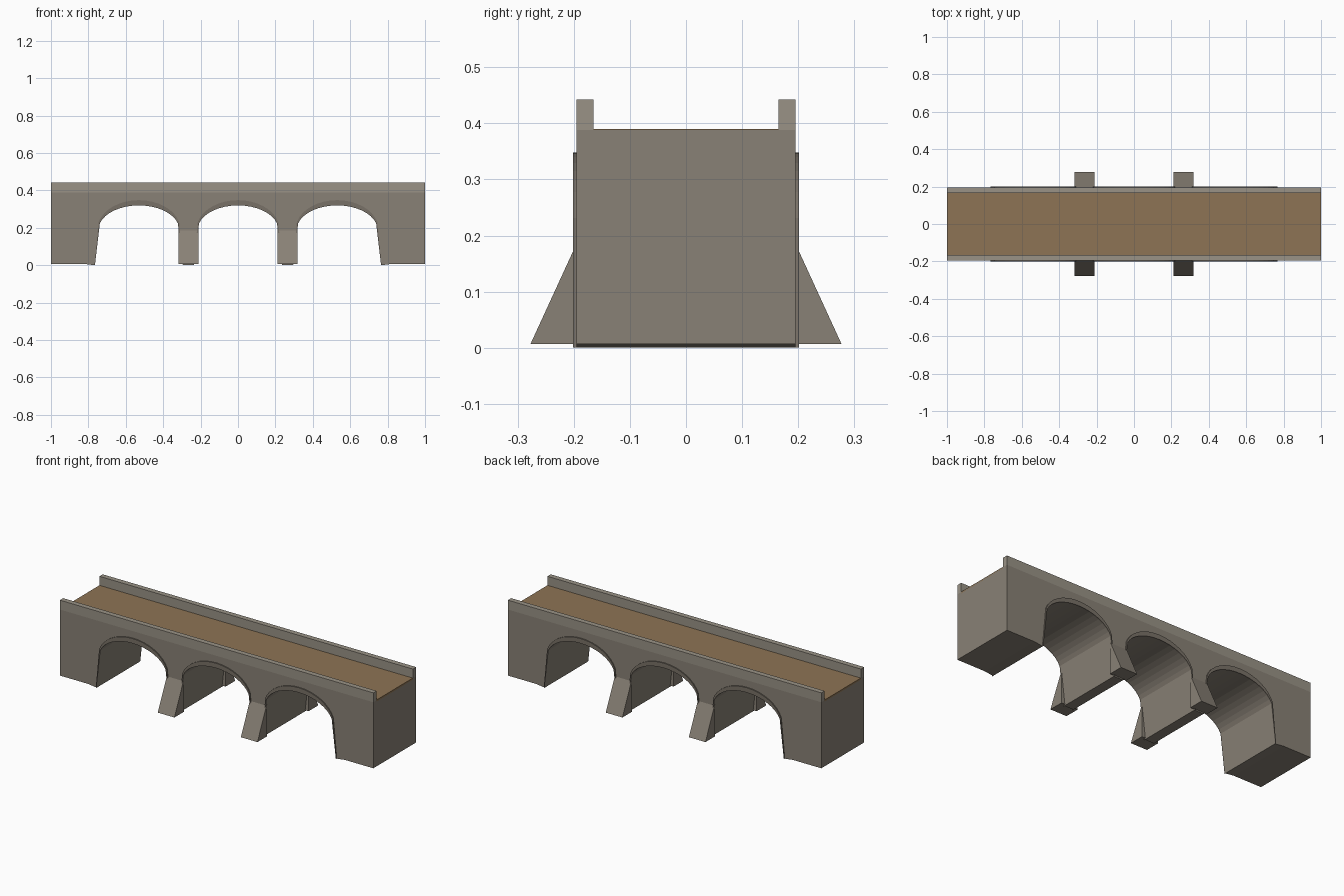
import bpy, bmesh, math

if "Cube" in bpy.data.objects:
    bpy.data.objects.remove(bpy.data.objects["Cube"])


def material(name, rgb):
    m = bpy.data.materials.new(name)
    m.diffuse_color = (*rgb, 1)
    m.use_nodes = True
    m.node_tree.nodes["Principled BSDF"].inputs["Base Color"].default_value = m.diffuse_color
    return m


STONE = material("stone", (0.25, 0.22, 0.18))
PALE = material("pale_stone", (0.32, 0.29, 0.24))
DARK = material("dark_stone", (0.19, 0.165, 0.135))
EARTH = material("earth", (0.27, 0.175, 0.09))


def prism(name, pts, lo, hi, place, mat):
    """Extrude a 2D outline from lo to hi; place maps (u, v, depth) to xyz."""
    bm = bmesh.new()
    a = [bm.verts.new(place(u, v, lo)) for u, v in pts]
    b = [bm.verts.new(place(u, v, hi)) for u, v in pts]
    bm.faces.new(a)
    bm.faces.new(b[::-1])
    n = len(pts)
    for i in range(n):
        bm.faces.new((a[i], b[i], b[(i + 1) % n], a[(i + 1) % n]))
    bmesh.ops.recalc_face_normals(bm, faces=bm.faces)
    me = bpy.data.meshes.new(name)
    bm.to_mesh(me)
    bm.free()
    me.materials.append(mat)
    ob = bpy.data.objects.new(name, me)
    bpy.context.collection.objects.link(ob)
    return ob


def along_y(u, v, d):
    return (u, d, v)


def along_x(u, v, d):
    return (d, u, v)


def arch(cx, a, b, foot, n=16):
    """Arch line, left foot to right foot: splayed legs and an elliptical head."""
    start = math.radians(15)
    pts = [(cx - foot, 0)]
    for i in range(n + 1):
        t = math.pi - start - (math.pi - 2 * start) * i / n
        pts.append((cx + a * math.cos(t), 0.19 + b * math.sin(t)))
    return pts + [(cx + foot, 0)]


W = 0.195
CENTRES = (-0.53, 0, 0.53)

# Bridge body with three arched openings
outline = [(-1, 0.388), (-1, 0.007), (-0.82, 0.007)]
for cx in CENTRES:
    outline += arch(cx, 0.216, 0.13, 0.235)
outline += [(0.82, 0.007), (1, 0.007), (1, 0.388)]
prism("bridge_body", outline, -W, W, along_y, STONE)

# Road surface
prism("road", [(-0.165, 0.38), (0.165, 0.38), (0.165, 0.39), (-0.165, 0.39)],
      -1, 1, along_x, EARTH)

for s, side in ((-1, "front"), (1, "back")):
    # Parapet
    prism(f"parapet_{side}",
          [(s * 0.165, 0.388), (s * W, 0.388), (s * W, 0.442), (s * 0.165, 0.442)],
          -1, 1, along_x, PALE)
    # Raised arch rings
    for i, cx in enumerate(CENTRES):
        ring = arch(cx, 0.216, 0.13, 0.235) + arch(cx, 0.223, 0.158, 0.237)[::-1]
        prism(f"arch_ring_{side}_{i + 1}", ring, s * W, s * 0.201, along_y, DARK)
    # Sloping pier buttresses
    for i, cx in enumerate((-0.265, 0.265)):
        prism(f"buttress_{side}_{i + 1}",
              [(s * 0.19, 0.007), (s * 0.277, 0.007), (s * 0.193, 0.19), (s * 0.19, 0.19)],
              cx - 0.053, cx + 0.053, along_x, STONE)
